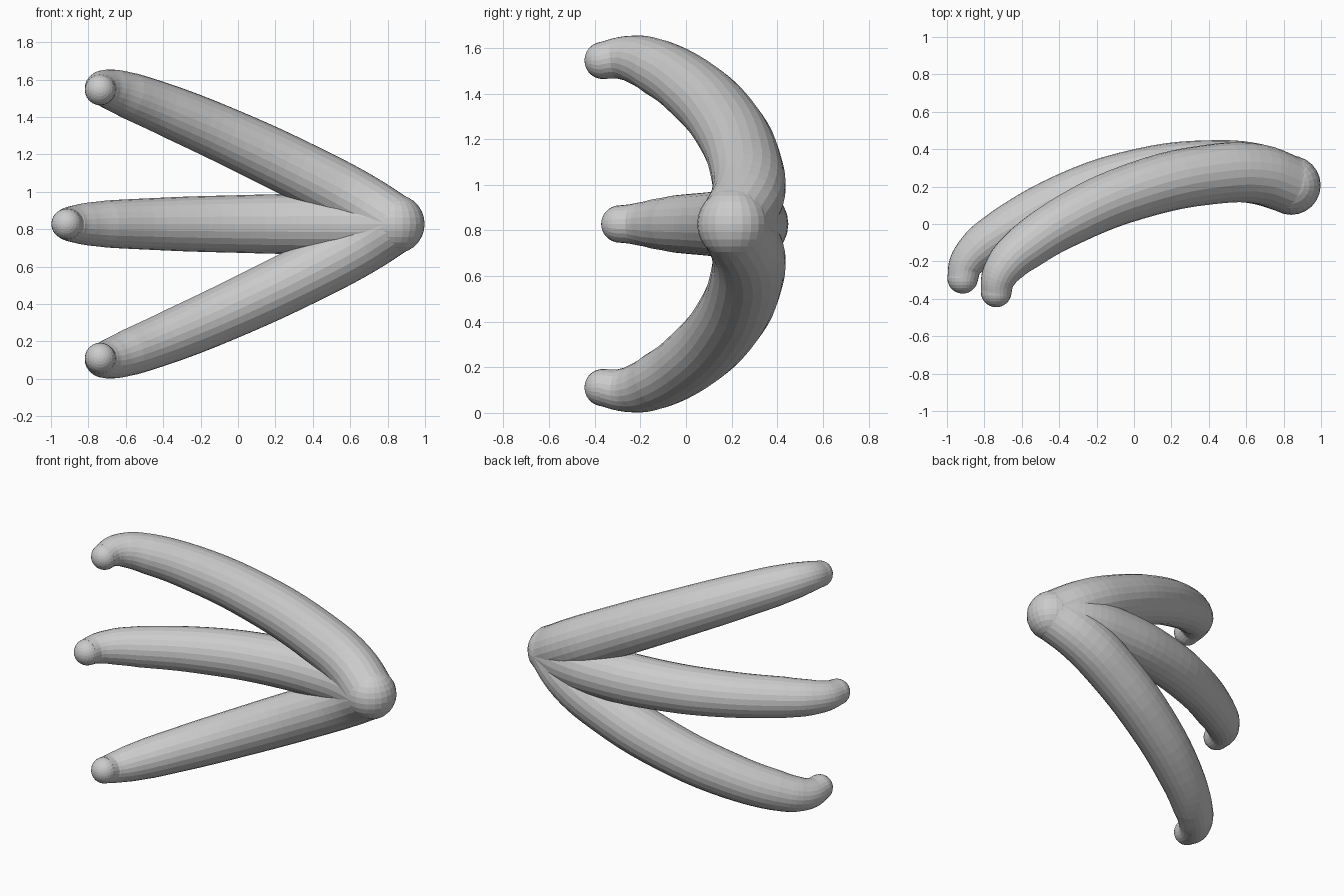
import bpy

if "Cube" in bpy.data.objects:
    bpy.data.objects.remove(bpy.data.objects["Cube"])

MID_Z = 0.828
KNUCKLE = (0.84, 0.207, MID_Z)


def ball(name, centre, radius, turn=0.0):
    bpy.ops.mesh.primitive_uv_sphere_add(segments=24, ring_count=14, radius=radius,
                                         location=centre, rotation=(turn, 0, 0))
    bpy.context.object.name = name


def claw(name, points):
    """Tapered round tube through (x, y, z, radius) points, closed by a ball at the tip."""
    curve = bpy.data.curves.new(name + "_path", 'CURVE')
    curve.dimensions = '3D'
    curve.bevel_depth = 1.0
    curve.bevel_resolution = 10
    curve.resolution_u = 5
    curve.use_fill_caps = True
    spline = curve.splines.new('BEZIER')
    spline.use_smooth = False
    spline.radius_interpolation = 'CARDINAL'
    spline.bezier_points.add(len(points) - 1)
    for bp, (x, y, z, r) in zip(spline.bezier_points, points):
        bp.co = (x, y, z)
        bp.radius = r
        bp.handle_left_type = bp.handle_right_type = 'AUTO'
    path = bpy.data.objects.new(name + "_path", curve)
    bpy.context.collection.objects.link(path)
    bpy.context.view_layer.update()
    mesh = bpy.data.meshes.new_from_object(path.evaluated_get(bpy.context.evaluated_depsgraph_get()))
    bpy.data.objects.remove(path)
    bpy.context.collection.objects.link(bpy.data.objects.new(name, mesh))
    ball(name + "_tip", points[-1][:3], 0.082, 1.5708)


# Shared knuckle at the right-hand end
ball("knuckle", KNUCKLE, 0.158)

# Middle claw lies flat at mid height
claw("middle_claw", [
    (*KNUCKLE, 0.155),
    (0.66, 0.267, MID_Z, 0.161),
    (0.42, 0.286, MID_Z, 0.162),
    (0.04, 0.25, MID_Z, 0.155),
    (-0.36, 0.13, MID_Z, 0.143),
    (-0.70, -0.045, MID_Z, 0.126),
    (-0.83, -0.135, MID_Z, 0.11),
    (-0.90, -0.22, MID_Z, 0.092),
    (-0.916, -0.29, MID_Z, 0.082)])

# Upper and lower claws mirror each other, each bowing in its own tilted plane
outer = [
    (0.84, 0.207, 0.155),
    (0.66, 0.268, 0.160),
    (0.40, 0.264, 0.160),
    (0.0, 0.173, 0.153),
    (-0.35, 0.022, 0.14),
    (-0.58, -0.125, 0.124),
    (-0.68, -0.215, 0.108),
    (-0.727, -0.295, 0.092),
    (-0.737, -0.363, 0.082)]
for name, side in (("upper_claw", 1), ("lower_claw", -1)):
    claw(name, [(x, y, MID_Z + side * (0.536 * (0.84 - x) + 0.225 * (y - 0.207)), r)
                for x, y, r in outer])
